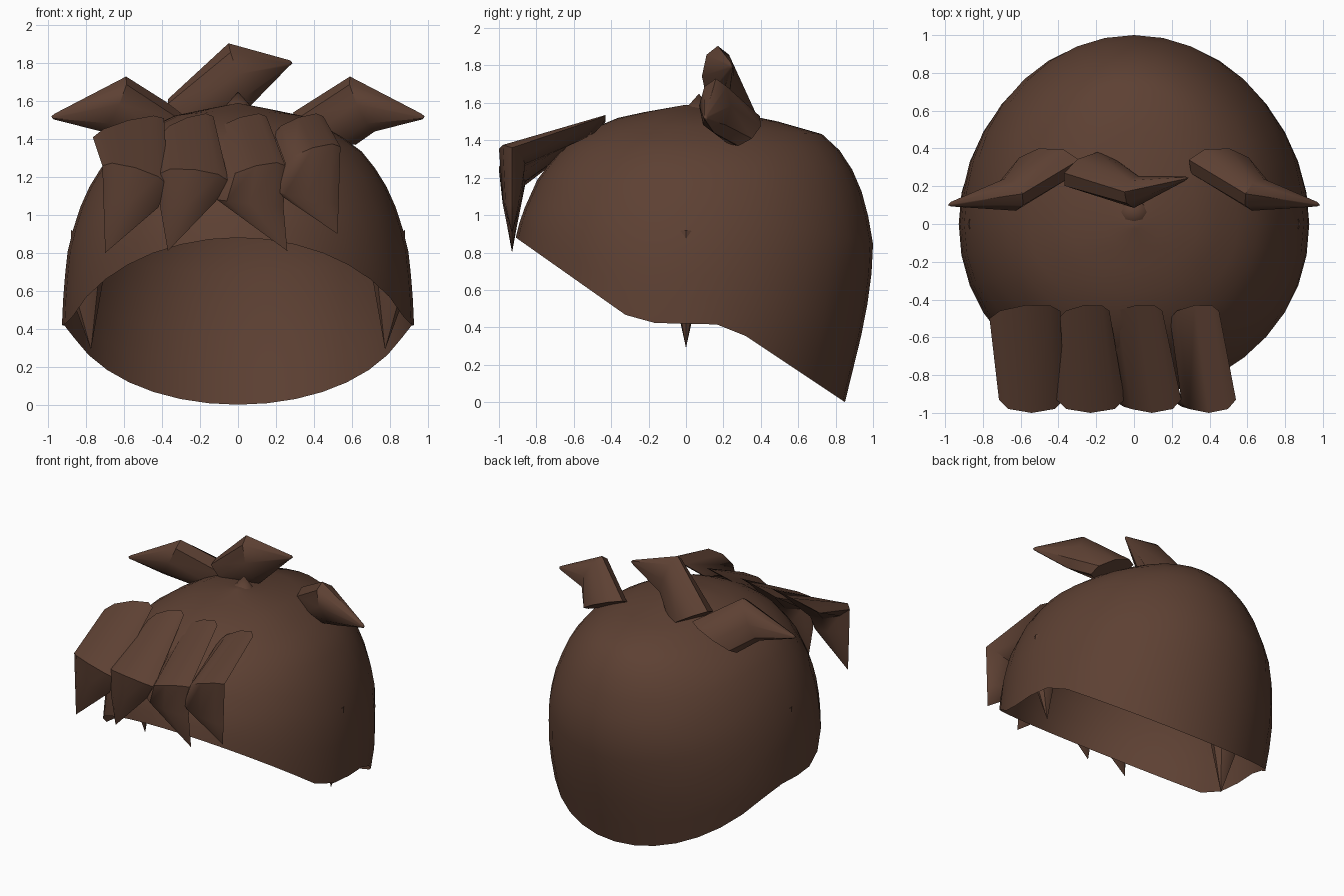
import bpy, bmesh, math
from mathutils import Vector

if "Cube" in bpy.data.objects:
    bpy.data.objects.remove(bpy.data.objects["Cube"])

brown = bpy.data.materials.new("dark_brown_hair")
brown.diffuse_color = (0.11, 0.052, 0.033, 1)
brown.use_nodes = True
brown.node_tree.nodes["Principled BSDF"].inputs["Base Color"].default_value = brown.diffuse_color


def finish(name, bm, angle):
    bmesh.ops.recalc_face_normals(bm, faces=bm.faces[:])
    me = bpy.data.meshes.new(name)
    bm.to_mesh(me)
    bm.free()
    me.materials.append(brown)
    ob = bpy.data.objects.new(name, me)
    bpy.context.collection.objects.link(ob)
    bpy.ops.object.select_all(action='DESELECT')
    ob.select_set(True)
    bpy.context.view_layer.objects.active = ob
    bpy.ops.object.shade_smooth_by_angle(angle=math.radians(angle))
    return ob


def lerp(table, v):
    """Piecewise linear lookup, clamped at both ends."""
    if v <= table[0][0]:
        return table[0][1]
    for (a, fa), (b, fb) in zip(table, table[1:]):
        if v <= b:
            return fa + (fb - fa) * (v - a) / (b - a)
    return table[-1][1]


# Cap: open dome whose half-widths depend on height, with a slanted rim
TOP = 1.59
SIDE = [(0, .88), (.42, .928), (.6, .92), (.8, .90), (1, .85), (1.2, .76),
        (1.35, .64), (1.45, .49), (1.53, .32), (TOP, 0)]
BACK = [(0, .85), (.45, .96), (.75, 1.0), (.88, 1.0), (1.1, .95),
        (1.31, .86), (1.44, .72), (1.53, .38), (TOP, 0)]
FRONT = [(.42, .95), (.88, .91), (1.0, .88), (1.2, .79), (1.35, .67),
         (1.45, .53), (1.53, .34), (TOP, 0)]
RIM = [(-.91, .88), (-.3, .45), (-.15, .42), (.15, .42), (.28, .38), (.85, 0)]


def dome_point(a, z):
    depth = BACK if math.sin(a) > 0 else FRONT
    return Vector((math.cos(a) * lerp(SIDE, z), math.sin(a) * lerp(depth, z), z))


def build_cap(cols=36, rows=14):
    bm = bmesh.new()
    grid = []
    for i in range(cols):
        a = 2 * math.pi * i / cols
        z = .45
        for _ in range(40):
            z = .5 * z + .5 * lerp(RIM, dome_point(a, z).y)
        grid.append([bm.verts.new(dome_point(a, z + (TOP - z) * math.sin(j / rows * math.pi / 2)))
                     for j in range(rows)])
    apex = bm.verts.new((0, 0, TOP))
    for i in range(cols):
        p, q = grid[i], grid[(i + 1) % cols]
        for j in range(rows - 1):
            bm.faces.new((p[j], q[j], q[j + 1], p[j + 1]))
        bm.faces.new((p[-1], q[-1], apex))
    finish("hair_cap", bm, 60)


# Lock: rounded flat sections (edge, edge, half thickness vector) to a tip
def build_lock(name, sections, tip, mirror=False):
    s = -1 if mirror else 1
    flip = lambda v: Vector((v[0] * s, v[1], v[2]))
    bm = bmesh.new()
    rings = []
    for p, q, n in sections:
        p, q, n = flip(p), flip(q), flip(n)
        mid, half = (p + q) / 2, (q - p) / 2
        ring = []
        for k in range(8):
            a = math.pi * k / 4
            ring.append(bm.verts.new(mid + half * math.cos(a) + n * math.sin(a)))
        rings.append(ring)
    point = bm.verts.new(flip(tip))
    for r, t in zip(rings, rings[1:]):
        for k in range(8):
            m = (k + 1) % 8
            bm.faces.new((r[k], r[m], t[m], t[k]))
    for k in range(8):
        bm.faces.new((rings[-1][k], rings[-1][(k + 1) % 8], point))
    bm.faces.new(rings[0])
    finish(name, bm, 40)


build_cap()

# Fringe: x and z of left/right edges at the root, bend and lower section
fringe = [
    ((-.765, 1.41, -.39, 1.51), (-.715, 1.26, -.37, 1.16), (-.71, 1.10, -.42, 1.04), (-.70, .80)),
    ((-.40, 1.43, -.13, 1.52), (-.41, 1.22, -.05, 1.18), (-.41, 1.04, -.11, 1.08), (-.37, .81)),
    ((-.13, 1.43, .15, 1.52), (-.06, 1.18, .25, 1.26), (-.11, 1.08, .24, 1.04), (.26, .81)),
    ((.19, 1.43, .45, 1.52), (.25, 1.27, .54, 1.36), (.20, 1.12, .53, 1.05), (.525, .90)),
]
for i, (a, b, c, tip) in enumerate(fringe):
    build_lock(f"fringe_lock_{i + 1}", [
        ((a[0], -.50, a[1]), (a[2], -.46, a[3]), (0, .05, .04)),
        ((b[0], -.93, b[1]), (b[2], -.93, b[3]), (0, -.07, .04)),
        ((c[0], -.93, c[1]), (c[2], -.93, c[3]), (0, -.05, 0)),
    ], (tip[0], -.93, tip[1]))

for side, mirror in (("right", False), ("left", True)):
    # Side tufts sweeping outward
    build_lock(f"{side}_tuft", [
        ((.29, .34, 1.54), (.62, .28, 1.37), (.05, .09, .02)),
        ((.59, .16, 1.73), (.72, .15, 1.44), (.03, .085, 0)),
        ((.965, .105, 1.535), (.975, .105, 1.505), (0, .012, 0)),
    ], (.985, .10, 1.52), mirror)
    # Sideburns pointing down inside the rim
    build_lock(f"{side}_sideburn", [
        ((.88, 0, .92), (.68, 0, .85), (0, .11, 0)),
        ((.89, 0, .60), (.71, 0, .66), (0, .075, 0)),
    ], (.775, 0, .29), mirror)

# Crown tuft
build_lock("crown_tuft", [
    ((-.37, .27, 1.61), (-.12, .29, 1.45), (.05, .10, 0)),
    ((-.05, .17, 1.905), (.07, .17, 1.58), (.01, .085, 0)),
    ((.275, .24, 1.815), (.265, .24, 1.78), (0, .012, 0)),
], (.288, .245, 1.80))

# Small point at the crown
build_lock("crown_point", [((-.08, .06, 1.56), (.08, .06, 1.56), (0, .07, 0))], (0, .07, 1.65))
